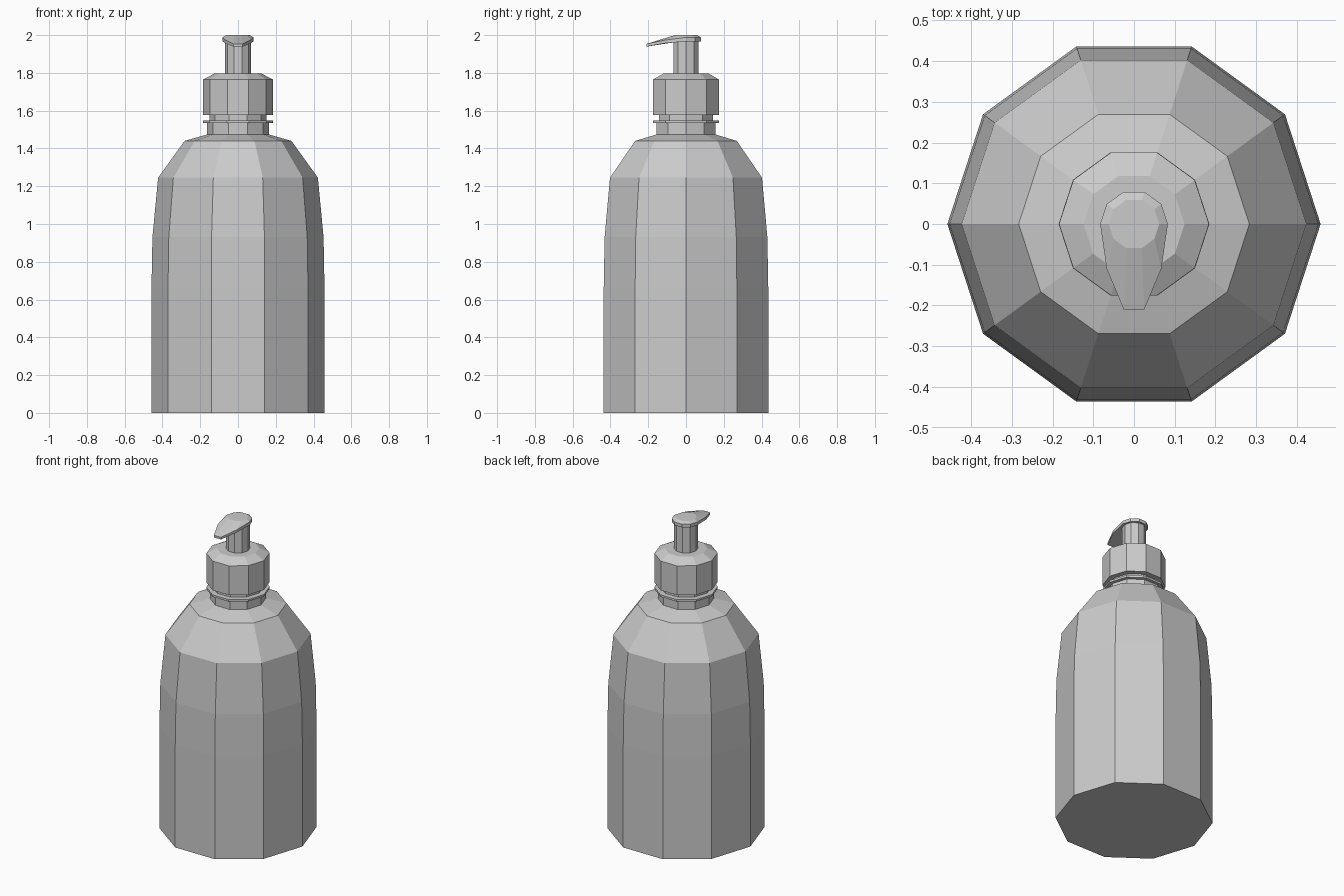
import bpy, math

if "Cube" in bpy.data.objects:
    bpy.data.objects.remove(bpy.data.objects["Cube"])

N = 10  # sides of every ring


def ring(r, z):
    return [(r * math.cos(2 * math.pi * i / N), r * math.sin(2 * math.pi * i / N), z)
            for i in range(N)]


def loft(name, rings):
    """Skin a stack of rings, bottom to top, and cap both ends."""
    verts = [v for rg in rings for v in rg]
    faces = [tuple(reversed(range(N)))]
    for k in range(len(rings) - 1):
        a, b = k * N, (k + 1) * N
        for i in range(N):
            j = (i + 1) % N
            faces.append((a + i, a + j, b + j, b + i))
    faces.append(tuple(range(len(verts) - N, len(verts))))
    mesh = bpy.data.meshes.new(name)
    mesh.from_pydata(verts, [], faces)
    mesh.update()
    obj = bpy.data.objects.new(name, mesh)
    bpy.context.collection.objects.link(obj)
    return obj


def turned(name, profile):
    return loft(name, [ring(r, z) for r, z in profile])


# Bottle with shoulder
turned("bottle", [(0.458, 0), (0.458, 0.66), (0.453, 0.93), (0.423, 1.245),
                  (0.283, 1.44), (0.16, 1.475)])

# Neck with its thin flange
turned("neck", [(0.163, 1.47), (0.163, 1.535), (0.185, 1.535), (0.185, 1.548),
                (0.15, 1.548), (0.15, 1.58)])

# Screw cap
turned("cap", [(0.15, 1.555), (0.15, 1.577), (0.184, 1.577), (0.184, 1.765),
               (0.124, 1.797)])

# Pump stem
turned("pump_stem", [(0.07, 1.79), (0.07, 1.97)])

# Pump head: round at the back, front points pulled out into the spout
SPOUT = [(-0.067, -0.11), (-0.025, -0.21), (0.025, -0.21), (0.067, -0.11)]


def head_ring(z_back, z_side, z_tip):
    pts = ring(0.083, z_back)[:6]
    return pts + [(x, y, z) for (x, y), z in zip(SPOUT, (z_side, z_tip, z_tip, z_side))]


loft("pump_head", [ring(0.062, 1.966), head_ring(1.967, 1.957, 1.939),
                   head_ring(1.988, 1.974, 1.953), ring(0.062, 2.0)])
